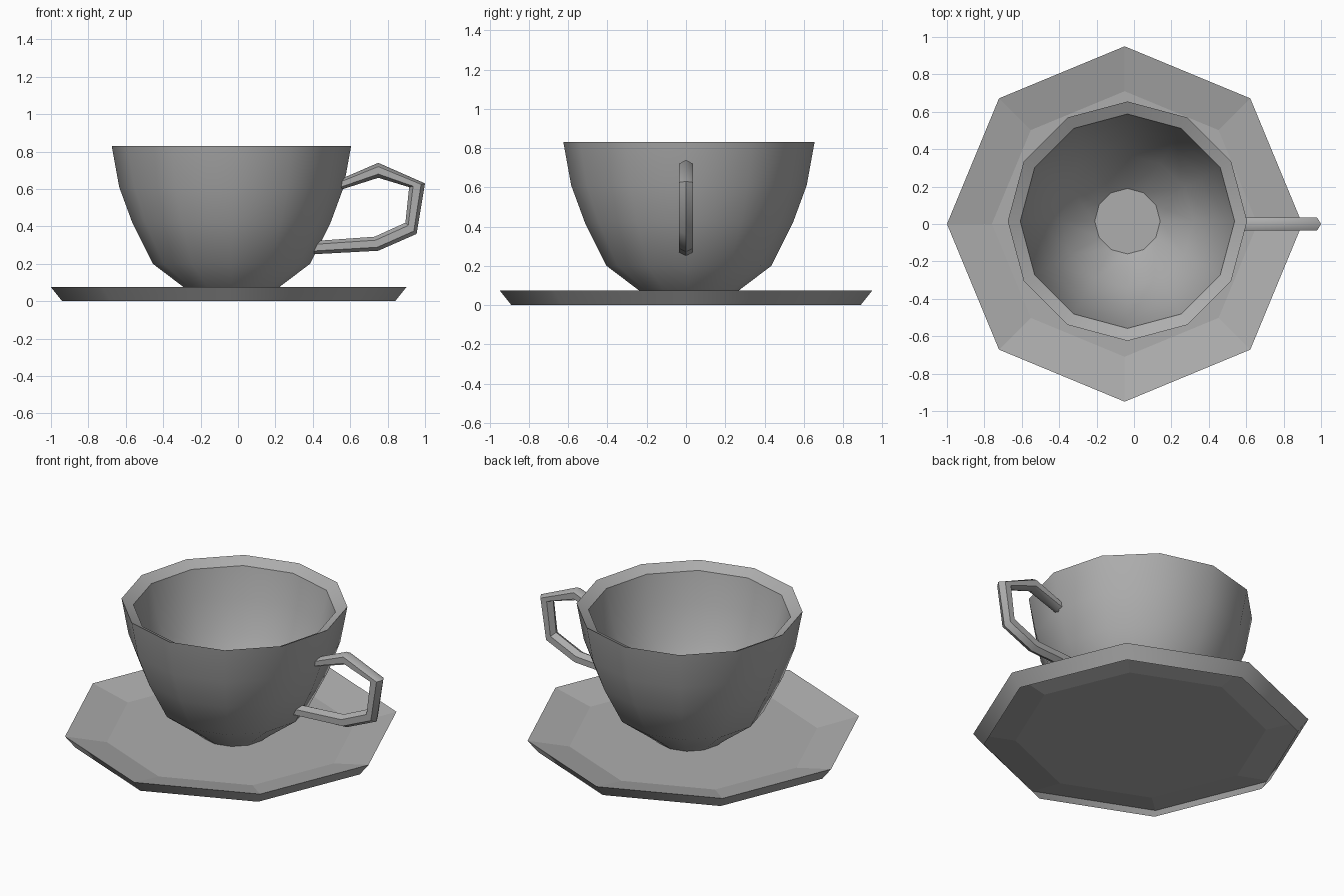
import bpy, bmesh
from math import cos, sin, pi, radians
from mathutils import Vector

if "Cube" in bpy.data.objects:
    bpy.data.objects.remove(bpy.data.objects["Cube"])

# Mid-grey china
china = bpy.data.materials.new("grey_china")
china.diffuse_color = (0.42, 0.42, 0.42, 1)
china.use_nodes = True
china.node_tree.nodes["Principled BSDF"].inputs["Base Color"].default_value = china.diffuse_color


def make_object(name, rings, smooth=None, cap_start=True):
    """Bridge a list of closed vertex rings and cap the ends."""
    bm = bmesh.new()
    loops = [[bm.verts.new(p) for p in ring] for ring in rings]
    n = len(loops[0])
    for a, b in zip(loops, loops[1:]):
        for i in range(n):
            j = (i + 1) % n
            bm.faces.new((a[i], a[j], b[j], b[i]))
    if cap_start:
        bm.faces.new(loops[0])
    bm.faces.new(loops[-1])
    bmesh.ops.recalc_face_normals(bm, faces=bm.faces)
    mesh = bpy.data.meshes.new(name)
    bm.to_mesh(mesh)
    bm.free()
    mesh.materials.append(china)
    obj = bpy.data.objects.new(name, mesh)
    bpy.context.collection.objects.link(obj)
    if smooth:
        bpy.ops.object.select_all(action='DESELECT')
        obj.select_set(True)
        bpy.context.view_layer.objects.active = obj
        bpy.ops.object.shade_smooth_by_angle(angle=radians(smooth))
    return obj


def lathe(profile, sides, cx, cy):
    """Rings for a (radius, height) profile turned about (cx, cy)."""
    return [[(cx + r * cos(2 * pi * i / sides), cy + r * sin(2 * pi * i / sides), z)
             for i in range(sides)] for r, z in profile]


# Saucer: eight-sided shell, open underneath, rim sloping down to a flat well
saucer = make_object("saucer", lathe([(0.89, 0), (0.95, 0.075), (0.71, 0.02)], 8, -0.05, 0),
                     cap_start=False)
for face in saucer.data.polygons[:8]:
    face.use_smooth = True

# Cup: twelve-sided bowl, outer wall, sloping lip, inner wall and floor
cup_profile = [(0.19, 0.022), (0.255, 0.075), (0.42, 0.20), (0.53, 0.42), (0.60, 0.61),
               (0.64, 0.83), (0.573, 0.795), (0.535, 0.61), (0.465, 0.42),
               (0.355, 0.21), (0.175, 0.05)]
make_object("cup", lathe(cup_profile, 12, -0.035, 0.015), 35)

# Handle: hexagonal bar following mitred outer and inner outlines
outer = [(0.53, 0.645), (0.75, 0.74), (1.0, 0.63), (0.955, 0.36), (0.75, 0.27), (0.38, 0.25)]
inner = [(0.53, 0.59), (0.75, 0.66), (0.915, 0.61), (0.895, 0.42), (0.73, 0.345), (0.38, 0.32)]
section = [(1, 0), (0.5, 1), (-0.5, 1), (-1, 0), (-0.5, -1), (0.5, -1)]
rings = []
for o, i in zip(outer, inner):
    mid, half = (Vector(o) + Vector(i)) / 2, (Vector(o) - Vector(i)) / 2
    rings.append([(mid.x + half.x * u, 0.035 * v, mid.y + half.y * u) for u, v in section])
make_object("handle", rings, 50)
